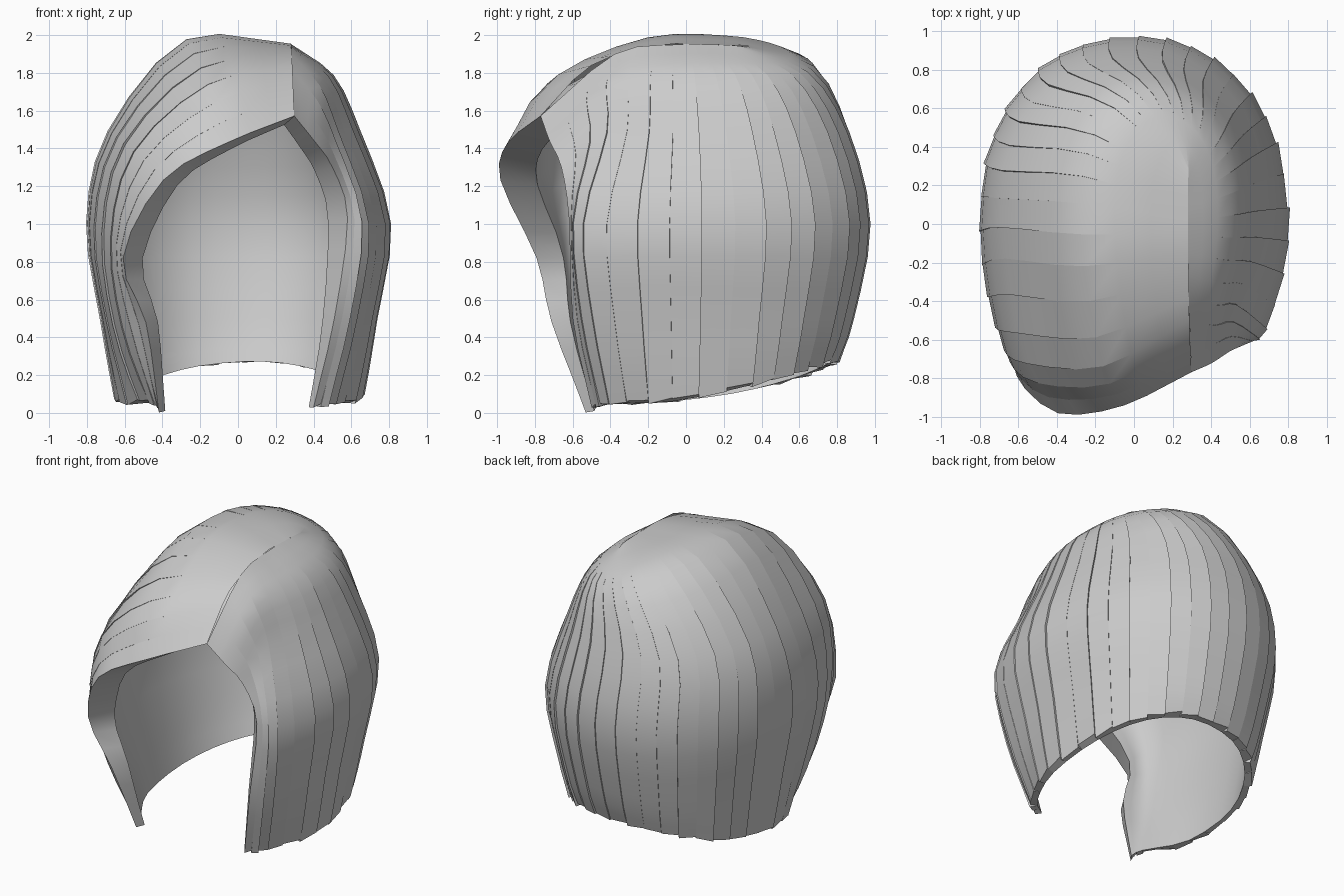
import bpy, bmesh, random
from math import sin, cos, radians, copysign
from mathutils import Vector

random.seed(4)
cube = bpy.data.objects.get("Cube")
if cube:
    bpy.data.objects.remove(cube)

mat = bpy.data.materials.new("hair_grey")
mat.use_nodes = True
GREY = (0.6, 0.6, 0.6, 1)
mat.diffuse_color = GREY
mat.node_tree.nodes["Principled BSDF"].inputs["Base Color"].default_value = GREY

CENTRE = Vector((0, 0, 1))
SIDE_GUIDES = 9   # guide strands round the sides and back
PER_SPAN = 3      # locks between two guides
ROW_STEPS = 3     # rows between two points of a strand


def spline(points, t):
    """Catmull-Rom value at t along a list of vectors."""
    i = min(int(t), len(points) - 2)
    f = t - i
    b, c = points[i], points[i + 1]
    a = points[i - 1] if i else b * 2 - c
    d = points[i + 2] if i + 2 < len(points) else c * 2 - b
    return (b * 2 + (c - a) * f + (a * 2 - b * 5 + c * 4 - d) * f ** 2
            + (b * 3 - a - c * 3 + d) * f ** 3) / 2


def make_guide(root_y, swell, *points):
    """Strand from the parting, swelling over the crown, to its tip."""
    points = [Vector(p) for p in points]
    root = Vector((.28 + .03 * root_y ** 2, root_y,
                   1.95 - .7 * abs(root_y - .05) ** 3.1))
    shoulder = points[0]
    mid = (root + shoulder) / 2
    rise = swell * (root - shoulder).length_squared
    return [root, mid + (mid - CENTRE).normalized() * rise] + points


def rounded(value):
    """Squares off the head outline a little."""
    return copysign(abs(value) ** .92, value)


def side_guide(k):
    """Strand on the oval outline of the head, k steps round the back."""
    angle = radians(-32 + 223 * k / (SIDE_GUIDES - 1))
    x, y = .8 * rounded(cos(angle)), .97 * rounded(sin(angle))
    shoulder = .83 + .06 * y - .04 * x
    tip = .83 + .15 * min(y, 0)
    tip_z = .07 + .1 * y + .11 * y * y + .04 * x * max(y, 0)
    levels = ((shoulder, 1.48), (1, 1), (.91, .5), (tip, tip_z))
    root_y = min(y * .7, y * .3)
    return make_guide(root_y, .23, *[(x * s, y * s, z) for s, z in levels])


left_edge = make_guide(-.77, .08, (.5, -.66, 1.3), (.58, -.62, 1.03),
                       (.51, -.6, .5), (.4, -.5, .03))
fringe_lock = make_guide(-.5, .19, (-.55, -.72, 1.38), (-.67, -.65, .92),
                         (-.61, -.57, .45), (-.47, -.47, .05))
fringe_edge = make_guide(-.77, .12, (-.39, -.97, 1.23), (-.6, -.78, .82),
                         (-.48, -.7, .48), (-.41, -.52, .01))
strands = [left_edge] + [side_guide(k) for k in range(SIDE_GUIDES)] + [fringe_lock, fringe_edge]
LAST = len(strands) - 1
ROWS = (len(left_edge) - 1) * ROW_STEPS


def column(t):
    """Points of the strand at position t round the head."""
    guide = [spline(level, t) for level in zip(*strands)]
    return [spline(guide, r / ROW_STEPS) for r in range(ROWS + 1)]


def outer_column(t, lift):
    """Strand raised away from the head, with an uneven tip."""
    pts = column(t)
    for r, p in enumerate(pts):
        out = Vector((p.x, p.y, max(0, p.z - 1))).normalized()
        p += out * lift * min(1, max(0, r - 2) / 4)
    pts[-1].z += random.uniform(-.01, .02)
    return pts


def inner_column(t):
    """Lining, pulled in further at the two front edges."""
    edge = max(0, 1 - min(t, LAST - t))
    pts = column(t)
    for p in pts:
        s = .94 - .12 * edge * max(0, min(1, p.z))
        p.x *= s
        p.y = .05 + (p.y - .05) * s
        if p.z > .9:
            p.z = .9 + (p.z - .9) * .93
    return pts


bm = bmesh.new()


def add_grid(columns):
    grid = [[bm.verts.new(p) for p in col] for col in columns]
    for a, b in zip(grid, grid[1:]):
        for r in range(ROWS):
            bm.faces.new((a[r], a[r + 1], b[r + 1], b[r]))
    return grid


# Outer locks, each rising to a small step over the next, and the lining
outer_cols, inner_cols = [], []
for i in range(LAST * PER_SPAN):
    t0, t1 = i / PER_SPAN, (i + 1) / PER_SPAN
    step = random.choice((.002, .008, .014))
    outer_cols += [outer_column(t0, 0), outer_column(t1, step)]
    inner_cols += [inner_column(t0), inner_column(t1)]
outer = add_grid(outer_cols)
inner = add_grid(inner_cols)

# Rim along the hem and both front edges
for i in range(len(outer) - 1):
    bm.faces.new((outer[i][-1], inner[i][-1], inner[i + 1][-1], outer[i + 1][-1]))
for e in (0, -1):
    for r in range(ROWS):
        bm.faces.new((outer[e][r], outer[e][r + 1], inner[e][r + 1], inner[e][r]))

bmesh.ops.remove_doubles(bm, verts=bm.verts, dist=.0005)
bmesh.ops.recalc_face_normals(bm, faces=bm.faces)
mesh = bpy.data.meshes.new("bob_hair")
bm.to_mesh(mesh)
bm.free()
mesh.materials.append(mat)
hair = bpy.data.objects.new("bob_hair", mesh)
bpy.context.collection.objects.link(hair)

bpy.ops.object.select_all(action="DESELECT")
hair.select_set(True)
bpy.context.view_layer.objects.active = hair
bpy.ops.object.shade_smooth_by_angle(angle=.6)
